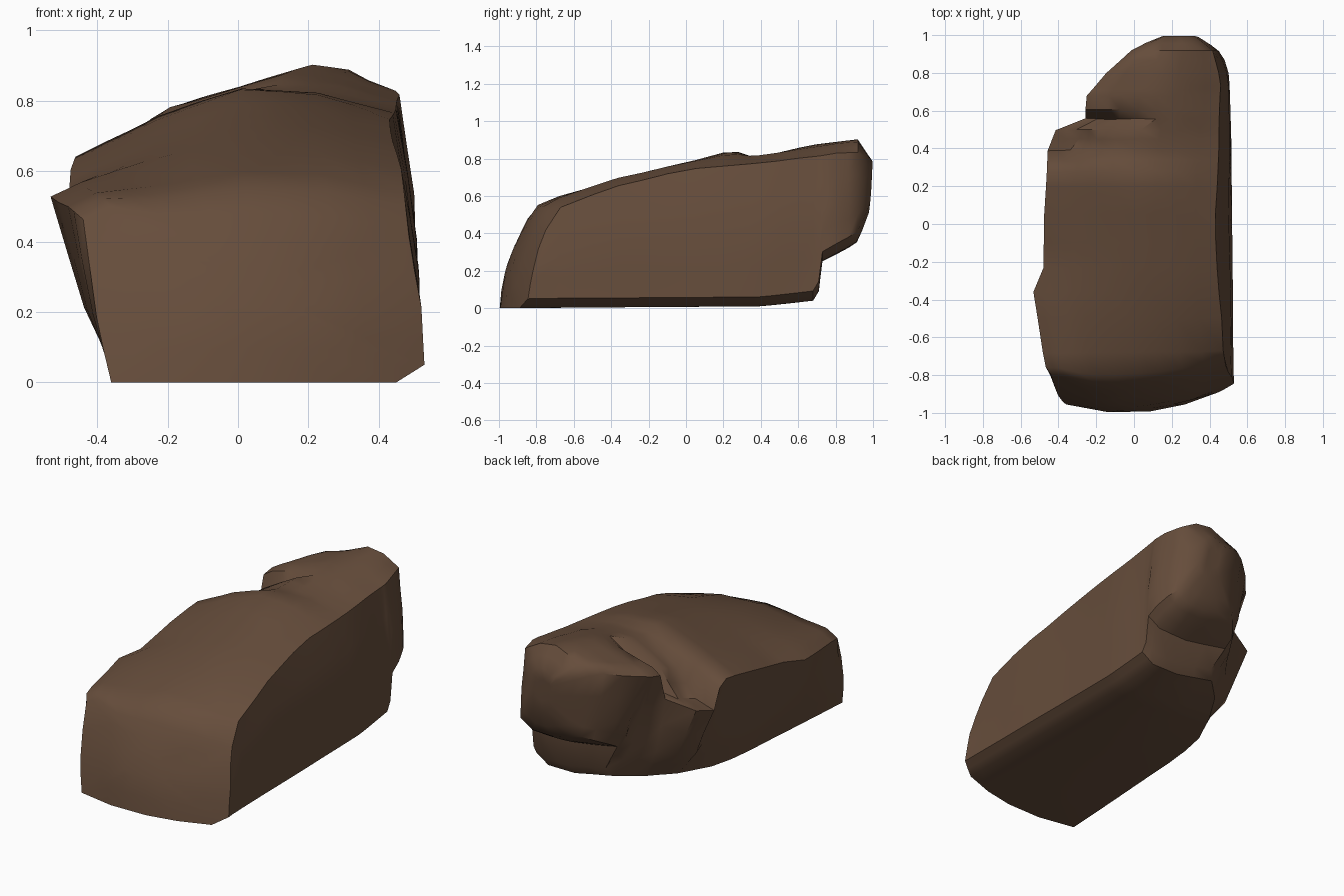
import bpy, bmesh, math
from mathutils import Vector, noise

cube = bpy.data.objects.get("Cube")
if cube:
    bpy.data.objects.remove(cube)


def along(*keys):
    """Return a function that interpolates (y, value) keys along the rock."""
    def value(y):
        for (y0, v0), (y1, v1) in zip(keys, keys[1:]):
            if y <= y1:
                return v0 + (v1 - v0) * max(0, y - y0) / (y1 - y0)
        return keys[-1][1]
    return value


# Outlines of the rock, running from front to back
left = along((-1, -.44), (-.65, -.49), (-.36, -.53), (-.23, -.48), (.38, -.46),
             (.5, -.41), (.56, -.26), (.68, -.25), (.8, -.15), (.93, 0), (1, .15))
left_foot = along((-1, -.36), (0, -.34), (.2, -.31), (.38, -.23), (.56, -.12), (.71, .03),
                  (.74, -.1), (.93, .06), (1, .19))
foot_lift = along((-.9, 0), (0, .03), (.5, .05))
right = along((-1, .53), (0, .52), (.78, .51), (.9, .47), (.97, .4), (1, .35))
right_top = along((-1, .49), (0, .43), (.4, .45), (.75, .46), (.92, .41), (1, .32))
base = along((-1, .01), (.4, .02), (.68, .05), (.71, .1), (.73, .26), (.94, .37), (1, .52))
left_top = along((-1, .47), (-.36, .54), (.28, .65), (.34, .62), (.39, .5), (.5, .53),
                 (.56, .58), (.61, .74), (.9, .81), (1, .73))
shoulder = along((.3, .16), (.45, .3), (.56, .16))
ridge = along((-1, .49), (-.8, .56), (-.68, .61), (-.2, .74), (.25, .85), (.35, .82),
              (.7, .88), (.92, .91), (1, .8))
right_rim = along((-1, .43), (-.68, .55), (-.4, .66), (0, .75), (.5, .8), (.8, .84),
                  (.92, .84), (1, .75))


def front_face(x, z):
    """Depth of the bowed, leaning front face."""
    return -1 + .1 * z + .42 * z * z + .45 * x * x + .04 * x


def cross_section(y):
    l, f, r, t, b = left(y), left_foot(y), right(y), right_top(y), base(y)
    lz, m, rz = left_top(y), ridge(y), right_rim(y)
    mid = l + (t - l) * .52
    corners = [(f, b + foot_lift(y)), ((f + r) / 2, b), (r - .08, b), (r, b + .05),
               (r - (r - t) * .2, (b + rz) / 2), (t, rz), ((t + mid) / 2, (rz + m) / 2 + .02),
               (mid, m), ((l + mid) / 2, lz * .4 + m * .6),
               (l + (mid - l) * shoulder(y), lz + .04), (l, lz),
               ((l + f) / 2, lz * .4 + b * .6)]
    points = []
    for (x0, z0), (x1, z1) in zip(corners, corners[1:] + corners[:1]):
        points += [(x0, z0), ((x0 + x1) / 2, (z0 + z1) / 2)]
    return points


def shrink(ring, amount):
    cx = sum(p[0] for p in ring) / len(ring)
    cz = sum(p[1] for p in ring) / len(ring)
    return [(cx + (x - cx) * amount, cz + (z - cz) * amount) for x, z in ring]


def depth(x, y, z):
    """Lean the front face back and tuck the lower back end in."""
    tuck = max(0, .78 - z) * max(0, y - .9)
    return max(y, front_face(x, z) + (y + 1) * .08) - tuck


def weathered(x, y, z):
    """Small uneven dents, fading out at the ground."""
    p = Vector((x, y, z))
    return p + noise.noise_vector(p * 3.5) * .01 * min(1, z * 4)


# Rings of vertices: front cap, body, back cap
bm = bmesh.new()
rings = []
for amount in (.3, .65):
    rings.append([(x, front_face(x, z), z) for x, z in shrink(cross_section(-1), amount)])
stations = (-1, -.8, -.68, -.5, -.36, -.23, -.1, .05, .2, .28, .34, .39, .45, .5, .56, .61,
            .68, .71, .73, .8, .87, .92, .96, 1)
for y in stations:
    rings.append([(x, depth(x, y, z), z) for x, z in cross_section(y)])
rings.append([(x, depth(x, 1, z), z) for x, z in shrink(cross_section(1), .5)])

loops = [[bm.verts.new(weathered(*p)) for p in ring] for ring in rings]
for a, b in zip(loops, loops[1:]):
    for i in range(len(a)):
        j = (i + 1) % len(a)
        bm.faces.new((a[i], a[j], b[j], b[i]))
bm.faces.new(loops[0])
bm.faces.new(loops[-1])
bmesh.ops.remove_doubles(bm, verts=bm.verts, dist=.002)
bmesh.ops.recalc_face_normals(bm, faces=bm.faces)

mesh = bpy.data.meshes.new("boulder")
bm.to_mesh(mesh)
bm.free()

# Rest the stone on the ground
ground = min(v.co.z for v in mesh.vertices)
for v in mesh.vertices:
    v.co.z -= ground

# Brown stone
stone = bpy.data.materials.new("brown_stone")
stone.use_nodes = True
colour = (.132, .074, .044, 1)
stone.diffuse_color = colour
stone.node_tree.nodes["Principled BSDF"].inputs["Base Color"].default_value = colour
stone.node_tree.nodes["Principled BSDF"].inputs["Roughness"].default_value = .9
mesh.materials.append(stone)

boulder = bpy.data.objects.new("boulder", mesh)
bpy.context.collection.objects.link(boulder)
bpy.context.view_layer.objects.active = boulder
boulder.select_set(True)
bpy.ops.object.shade_smooth_by_angle(angle=math.radians(40))
